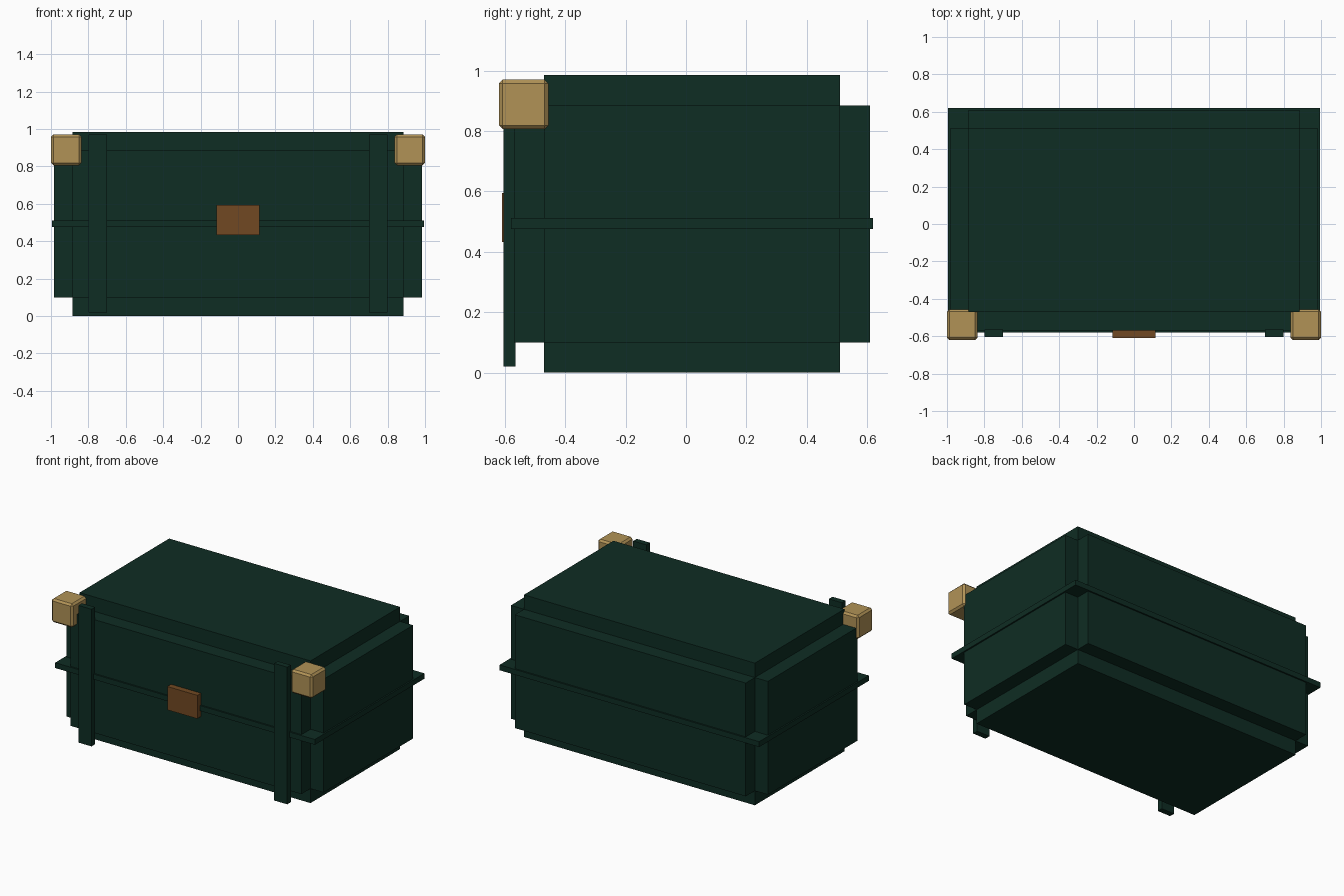
import bpy, bmesh
from mathutils import Vector

if "Cube" in bpy.data.objects:
    bpy.data.objects.remove(bpy.data.objects["Cube"])


def material(name, rgb):
    m = bpy.data.materials.new(name)
    m.diffuse_color = (*rgb, 1)
    m.use_nodes = True
    m.node_tree.nodes["Principled BSDF"].inputs["Base Color"].default_value = m.diffuse_color
    return m


GREEN = material("dark green", (0.0045, 0.026, 0.017))
GOLD = material("pale gold", (0.44, 0.29, 0.094))
BROWN = material("brown", (0.165, 0.066, 0.016))


def box(name, lo, hi, mat, panel=0, chamfer=0):
    """Box from corner to corner; panel pushes each face out, chamfer cuts edges."""
    lo, hi = Vector(lo), Vector(hi)
    bm = bmesh.new()
    bmesh.ops.create_cube(bm, size=1)
    for v in bm.verts:
        v.co = Vector([l + (c + 0.5) * (h - l) for l, h, c in zip(lo, hi, v.co)])
    bm.normal_update()
    if panel:
        for f in list(bm.faces):
            n = f.normal.copy()
            new = bmesh.ops.extrude_discrete_faces(bm, faces=[f])["faces"][0]
            bmesh.ops.translate(bm, verts=list(new.verts), vec=n * panel)
    if chamfer:
        bmesh.ops.bevel(bm, geom=list(bm.edges), offset=chamfer,
                        segments=1, affect='EDGES')
    bmesh.ops.recalc_face_normals(bm, faces=list(bm.faces))
    me = bpy.data.meshes.new(name)
    bm.to_mesh(me)
    bm.free()
    me.materials.append(mat)
    ob = bpy.data.objects.new(name, me)
    bpy.context.collection.objects.link(ob)
    return ob


# Chest body: core with a raised panel on every side, leaving notched edges
box("chest_body", (-0.885, -0.47, 0.1), (0.885, 0.51, 0.885), GREEN, panel=0.1)

# Rim where the lid meets the base
box("lid_rim", (-0.995, -0.58, 0.475), (0.995, 0.62, 0.512), GREEN)

# Front straps and upper front corner caps, left and right
for side, s in (("left", -1), ("right", 1)):
    x0, x1 = sorted((s * 0.70, s * 0.80))
    box(side + "_strap", (x0, -0.604, 0.02), (x1, -0.565, 0.97), GREEN)
    x0, x1 = sorted((s * 0.836, s * 1.0))
    box(side + "_corner_cap", (x0, -0.62, 0.806), (x1, -0.456, 0.97), GOLD,
        chamfer=0.013)

# Latch plate
box("latch", (-0.115, -0.61, 0.432), (0.115, -0.565, 0.594), BROWN)
